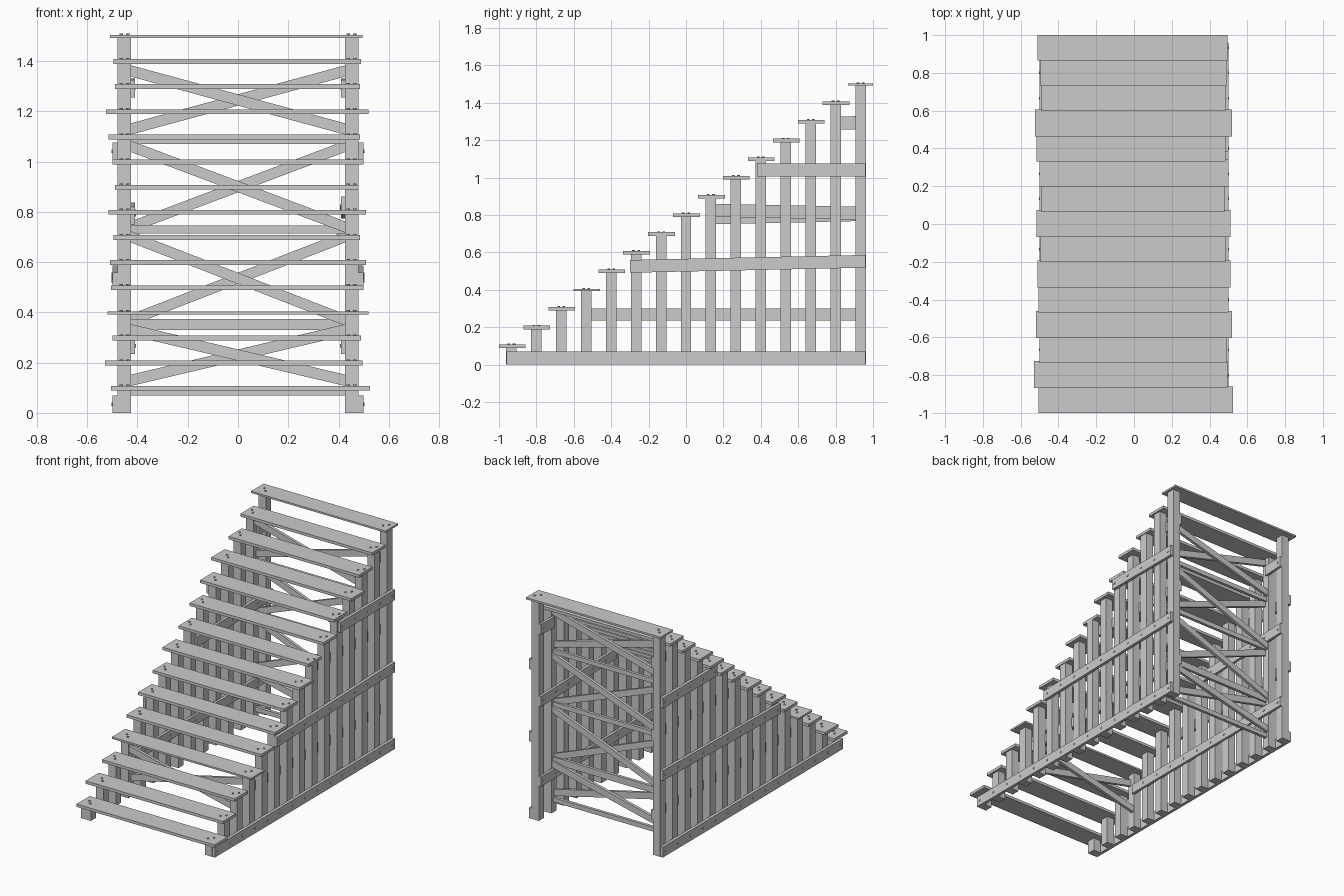
import bpy
import math
from mathutils import Matrix, Vector

cube = bpy.data.objects.get("Cube")
if cube:
    bpy.data.objects.remove(cube)

wood = bpy.data.materials.new("weathered grey wood")
wood.use_nodes = True
GREY = (0.6, 0.6, 0.6, 1)
wood.diffuse_color = GREY
wood.node_tree.nodes["Principled BSDF"].inputs["Base Color"].default_value = GREY


def finish(name):
    ob = bpy.context.object
    ob.name = name
    ob.data.materials.append(wood)
    return ob


def box(name, lo, hi):
    lo, hi = Vector(lo), Vector(hi)
    bpy.ops.mesh.primitive_cube_add(size=1)
    ob = finish(name)
    ob.data.transform(Matrix.Translation((lo + hi) / 2) @ Matrix.Diagonal((*(hi - lo), 1)))
    return ob


def plank(name, a, b, height, thick):
    """Board from a to b whose ends are cut vertically."""
    ob = box(name, (-0.5, -0.5, -0.5), (0.5, 0.5, 0.5))
    a, b = Vector(a), Vector(b)
    d = b - a
    along_x = abs(d.x) > abs(d.y)
    for v in ob.data.vertices:
        t, s, h = v.co
        if not along_x:
            t, s = s, t
        p = a + d * (t + 0.5)
        p.z += h * height
        if along_x:
            p.y += s * thick
        else:
            p.x += s * thick
        v.co = p


def bolt(name, place, axis="Z"):
    turn = Matrix.Rotation(math.pi / 2, 4, "Y") if axis == "X" else Matrix()
    bpy.ops.mesh.primitive_cylinder_add(vertices=8, radius=0.007, depth=0.012)
    finish(name).data.transform(Matrix.Translation(place) @ turn)


STEPS = 15
RUN = 2 / STEPS
POST_IN, POST_OUT, HALF = 0.425, 0.48, 0.028
rows = [-1 + RUN * (i + 0.5) for i in range(STEPS)]
left_over = [25, -5, -10, 20, 0, 10, -15, 10, -20, 0, -15, 20, -15, -10, -5]
right_over = [5, 30, 0, 20, 5, 10, -5, 15, -10, 0, 15, 25, -10, -5, 10]

# Treads with two bolts at each end, and a post under each end
for i, y in enumerate(rows):
    z = 0.1 * (i + 1)
    thick = 0.012 if i in (3, 14) else 0.019
    front = 0.0667 if i in (0, 14) else 0.069
    back = 0.0667 if i == 14 else 0.074
    box(f"tread_{i + 1}", (-0.5 - right_over[i] / 1000, y - front, z - thick / 2 - 0.002),
        (0.5 + left_over[i] / 1000, y + back, z + thick / 2 - 0.002))
    for side, tag in ((1, "left"), (-1, "right")):
        xs = sorted((side * POST_IN, side * POST_OUT))
        box(f"{tag}_post_{i + 1}", (xs[0], y - HALF, 0), (xs[1], y + HALF, z - thick / 2 - 0.002))
        for k in (-1, 1):
            bolt(f"{tag}_tread_bolt", (side * 0.452 + k * 0.013, y + k * side * 0.014, z + thick / 2 - 0.003))

# Side rails: outside or inside, first y, start and end heights, board height,
# and how far the right side's start and end differ from the left's
rails = [("base_rail", 1, -0.96, 0.035, 0.035, 0.07, 0, 0),
         ("lower_inner_rail", 0, -0.51, 0.267, 0.267, 0.065, 0, 0),
         ("middle_outer_rail", 1, -0.30, 0.525, 0.552, 0.068, 0, 0),
         ("upper_inner_rail", 0, 0.15, 0.825, 0.808, 0.07, -0.04, -0.005),
         ("upper_outer_rail", 1, 0.38, 1.04, 1.04, 0.07, 0, 0),
         ("top_inner_rail", 0, 0.81, 1.29, 1.295, 0.07, 0, 0)]
for name, outside, y0, start, end, height, d0, d1 in rails:
    for side, tag in ((1, "left"), (-1, "right")):
        z0, z1 = (start, end) if side > 0 else (start + d0, end + d1)
        x = side * (POST_OUT + 0.01 if outside else POST_IN - 0.005)
        plank(f"{tag}_{name}", (x, y0, z0), (x, 0.96, z1), height, 0.02)
        for y in rows:
            if y > y0:
                z = z0 + (z1 - z0) * (y - y0) / (0.96 - y0)
                off = side * (0.008 if outside else -0.008)
                bolt(f"{tag}_rail_bolt", (x + off, y, z), "X")


def cross(name, y, low, high):
    for k in (-1, 1):
        plank(f"{name}_brace", (-POST_IN, y + k * 0.011, low if k > 0 else high),
              (POST_IN, y + k * 0.011, high if k > 0 else low), 0.045, 0.02)


# Crossed braces and crossbars between the last posts but one, and a cross near the front
for low, high in ((0.13, 0.33), (0.37, 0.70), (0.74, 1.06), (1.13, 1.36)):
    cross("back", rows[-2], low, high)
cross("front", rows[3], 0.13, 0.33)
for z, height in ((0.085, 0.03), (0.352, 0.045), (0.73, 0.032), (1.085, 0.03)):
    plank("back_crossbar", (-POST_IN, rows[-2], z), (POST_IN, rows[-2], z), height, 0.02)
